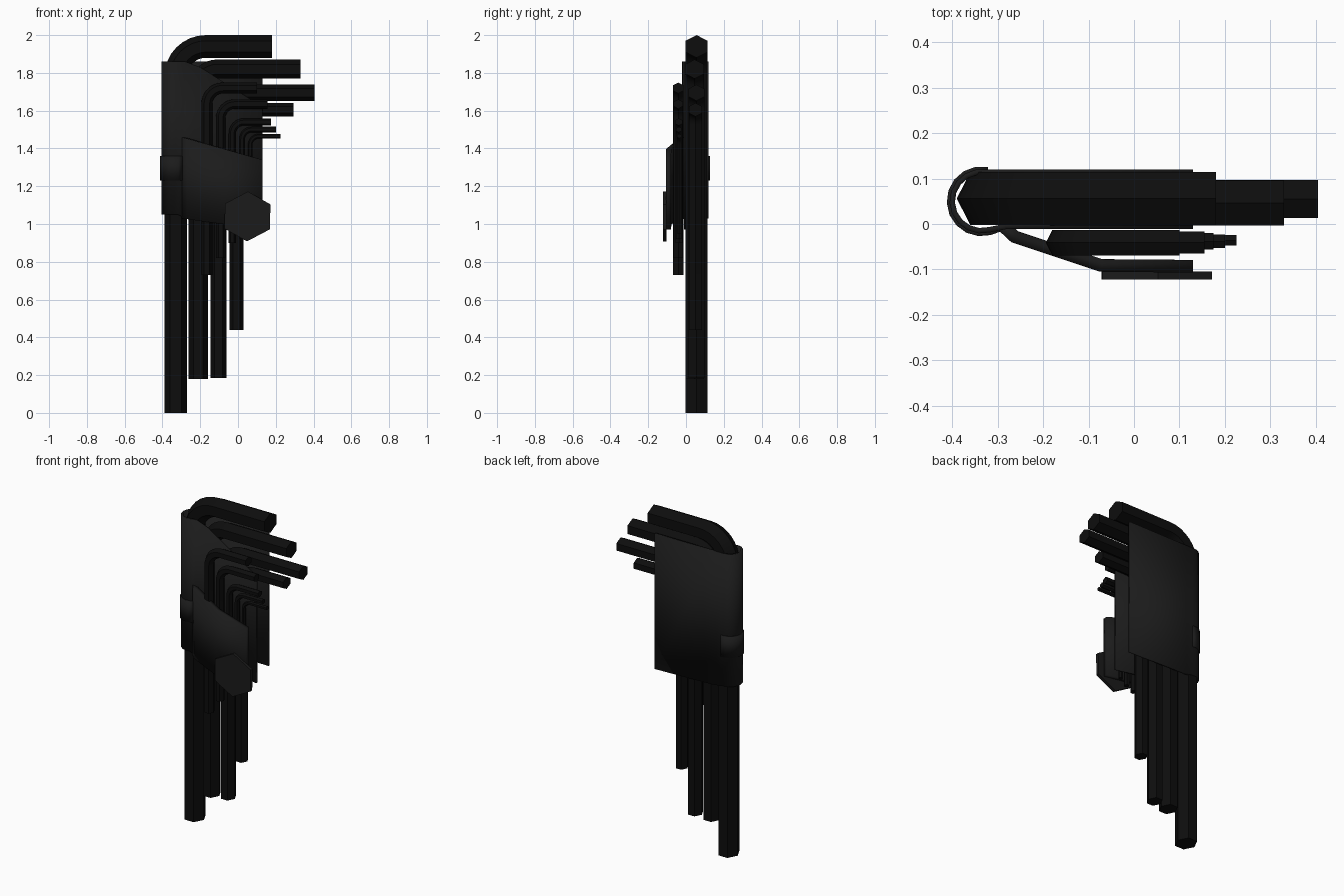
import bpy, bmesh, math
from mathutils import Vector

if "Cube" in bpy.data.objects:
    bpy.data.objects.remove(bpy.data.objects["Cube"])


def material(name, v):
    m = bpy.data.materials.new(name)
    m.diffuse_color = (v, v, v, 1)
    m.use_nodes = True
    m.node_tree.nodes["Principled BSDF"].inputs["Base Color"].default_value = m.diffuse_color
    return m


STEEL = material("black_steel", 0.004)
PLASTIC = material("black_plastic", 0.011)


def finish(bm, name, mat, smooth=False):
    me = bpy.data.meshes.new(name)
    bm.to_mesh(me)
    bm.free()
    me.materials.append(mat)
    ob = bpy.data.objects.new(name, me)
    bpy.context.collection.objects.link(ob)
    if smooth:
        bpy.context.view_layer.objects.active = ob
        ob.select_set(True)
        bpy.ops.object.shade_smooth_by_angle(angle=math.radians(35))
        ob.select_set(False)
    return ob


def hex_key(name, x, y, r, bottom, z, end, bend):
    """Hexagonal bar swept up, round a quarter bend and out to the right."""
    path = [(x, bottom, 0)]
    for i in range(9):
        a = math.pi / 2 * i / 8
        path.append((x + bend * (1 - math.cos(a)), z - bend * (1 - math.sin(a)), a))
    path.append((end, z, math.pi / 2))
    bm = bmesh.new()
    rings = []
    for px, pz, a in path:
        ring = []
        for k in range(6):
            t = k * math.pi / 3
            n, w = r * math.cos(t), r * 1.12 * math.sin(t)
            ring.append(bm.verts.new((px - n * math.cos(a), y + w, pz + n * math.sin(a))))
        rings.append(ring)
    for p, q in zip(rings, rings[1:]):
        for k in range(6):
            bm.faces.new((p[k], p[(k + 1) % 6], q[(k + 1) % 6], q[k]))
    bm.faces.new(rings[0])
    bm.faces.new(rings[-1])
    bmesh.ops.recalc_face_normals(bm, faces=bm.faces)
    finish(bm, name, STEEL, True)


def sheet(name, points, thickness):
    """Upright wall through (x, y, z_bottom, z_top) points, thickened inward."""
    bm = bmesh.new()
    cols = [(bm.verts.new((x, y, b)), bm.verts.new((x, y, t))) for x, y, b, t in points]
    for (b0, t0), (b1, t1) in zip(cols, cols[1:]):
        bm.faces.new((b0, b1, t1, t0))
    ob = finish(bm, name, PLASTIC, True)
    mod = ob.modifiers.new("thickness", 'SOLIDIFY')
    mod.thickness = thickness
    mod.offset = -1


def arc(cx, cy, r, bottom, top):
    """Rounded spine running from the back round to the front."""
    pts = []
    for i in range(11):
        a = math.radians(80 + 205 * i / 10)
        pts.append((cx + r * math.cos(a), cy + r * math.sin(a), bottom, top))
    return pts


# Large keys in the rear row: x, y, radius, bottom, top bar z, end x, bend
large = [(-0.33, 0.056, 0.06, 0.0, 1.94, 0.18, 0.16),
         (-0.21, 0.046, 0.051, 0.18, 1.82, 0.33, 0.10),
         (-0.103, 0.055, 0.043, 0.185, 1.695, 0.405, 0.09),
         (-0.008, 0.05, 0.036, 0.44, 1.605, 0.295, 0.08)]
for i, k in enumerate(large):
    hex_key(f"large_key_{i + 1}", *k)

# Small keys in the front row
small = [(-0.165, -0.041, 0.029, 0.73, 1.72, 0.10, 0.085),
         (-0.092, -0.041, 0.025, 0.82, 1.635, 0.155, 0.075),
         (-0.03, -0.038, 0.019, 0.90, 1.54, 0.175, 0.06),
         (0.022, -0.038, 0.015, 0.92, 1.50, 0.20, 0.05),
         (0.065, -0.036, 0.012, 0.95, 1.465, 0.225, 0.045)]
for i, k in enumerate(small):
    hex_key(f"small_key_{i + 1}", *k)

# Holder body: back plate, rounded spine, sloping divider plate
body = [(0.13, 0.12, 1.03, 1.86), (-0.28, 0.12, 1.04, 1.86)]
body += arc(-0.335, 0.05, 0.071, 1.05, 1.86)
body += [(-0.28, -0.011, 1.03, 1.86), (-0.2, -0.011, 1.02, 1.83),
         (0.13, -0.011, 0.97, 1.62)]
sheet("holder_body", body, 0.012)

# Raised band round the spine
sheet("spine_band", arc(-0.335, 0.05, 0.077, 1.23, 1.36) + [(-0.295, -0.017, 1.23, 1.36)], 0.01)


# Front flap that clips over the small keys
def flap_point(x, y):
    s = (x + 0.3) / 0.43
    return (x, y, 1.03 - 0.06 * s, 1.46 - 0.12 * s)


sheet("front_flap", [flap_point(*p) for p in
                     ((-0.30, -0.012), (-0.27, -0.04), (-0.075, -0.105), (0.13, -0.107))], 0.028)

# Hexagonal badge plate on the flap
bm = bmesh.new()
ring = [bm.verts.new((0.05 + 0.139 * math.sin(math.radians(60 * k + 1)), -0.104,
                      1.04 + 0.132 * math.cos(math.radians(60 * k + 1)))) for k in range(6)]
face = bm.faces.new(ring)
ext = bmesh.ops.extrude_face_region(bm, geom=[face])
bmesh.ops.translate(bm, vec=Vector((0, -0.018, 0)),
                    verts=[v for v in ext["geom"] if isinstance(v, bmesh.types.BMVert)])
bmesh.ops.recalc_face_normals(bm, faces=bm.faces)
finish(bm, "hexagon_plate", PLASTIC)
